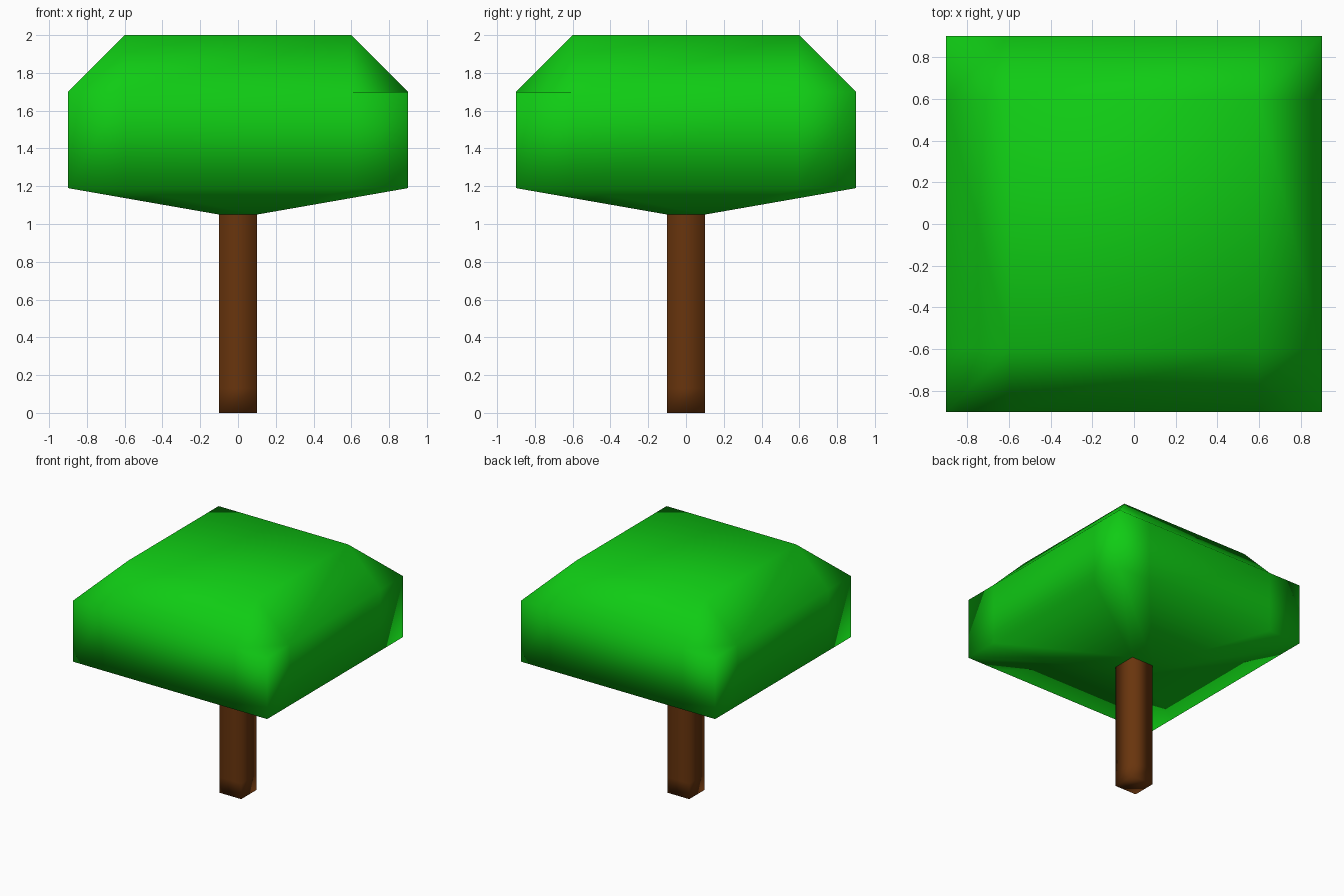
import bpy
import bmesh

if "Cube" in bpy.data.objects:
    bpy.data.objects.remove(bpy.data.objects["Cube"])


def ring(bm, points, z):
    """Add points at height z, repeated by four quarter turns."""
    verts = []
    for k in range(4):
        for x, y in points:
            for _ in range(k):
                x, y = -y, x
            verts.append(bm.verts.new((x, y, z)))
    return verts


def bridge(bm, low, high):
    n = len(low)
    for i in range(n):
        j = (i + 1) % n
        bm.faces.new((low[i], low[j], high[j], high[i]))


def finish(bm, name, color):
    bmesh.ops.recalc_face_normals(bm, faces=bm.faces)
    mesh = bpy.data.meshes.new(name)
    bm.to_mesh(mesh)
    bm.free()
    mat = bpy.data.materials.new(name + "_color")
    mat.diffuse_color = color
    mat.use_nodes = True
    mat.node_tree.nodes["Principled BSDF"].inputs["Base Color"].default_value = mat.diffuse_color
    mesh.materials.append(mat)
    mesh.shade_smooth()
    obj = bpy.data.objects.new(name, mesh)
    bpy.context.collection.objects.link(obj)


R, INNER, T = 0.9, 0.6, 0.1      # canopy half width, top half width, trunk half width
Z_JOIN, Z_LOW, Z_SHOULDER, Z_TOP = 1.05, 1.19, 1.7, 2.0

# Trunk: square post, closed at the foot and running into the canopy
bm = bmesh.new()
rings = [ring(bm, [(-T, -T)], z) for z in (0, 0.13, Z_JOIN)]
bm.faces.new(rings[0][::-1])
for low, high in zip(rings, rings[1:]):
    bridge(bm, low, high)
finish(bm, "trunk", (0.14, 0.035, 0.004, 1))

# Canopy: straight sides, sloped shoulders, flat top, shallow tapered underside
bm = bmesh.new()
edge = [(-R, -R), (-INNER, -R), (INNER, -R)]
neck = ring(bm, [(-T, -T)], Z_JOIN)
low = ring(bm, edge, Z_LOW)
high = ring(bm, edge, Z_SHOULDER)
top = ring(bm, [(-INNER, -INNER)], Z_TOP)
bridge(bm, low, high)
bm.faces.new(top)
for k in range(4):
    n = (k + 1) % 4
    # underside and shoulder of this side
    bm.faces.new([neck[k], neck[n]] + [low[(3 * k + i) % 12] for i in (3, 2, 1, 0)])
    bm.faces.new((high[3 * k + 1], high[3 * k + 2], top[n], top[k]))
    # corner: alternately a hip or a flat notch
    a, c, b, q = high[3 * k - 1], high[3 * k], high[3 * k + 1], top[k]
    for tri in ((a, c, q), (c, b, q)) if k % 2 == 0 else ((a, c, b), (a, b, q)):
        bm.faces.new(tri)
finish(bm, "canopy", (0.005, 0.6, 0.007, 1))
